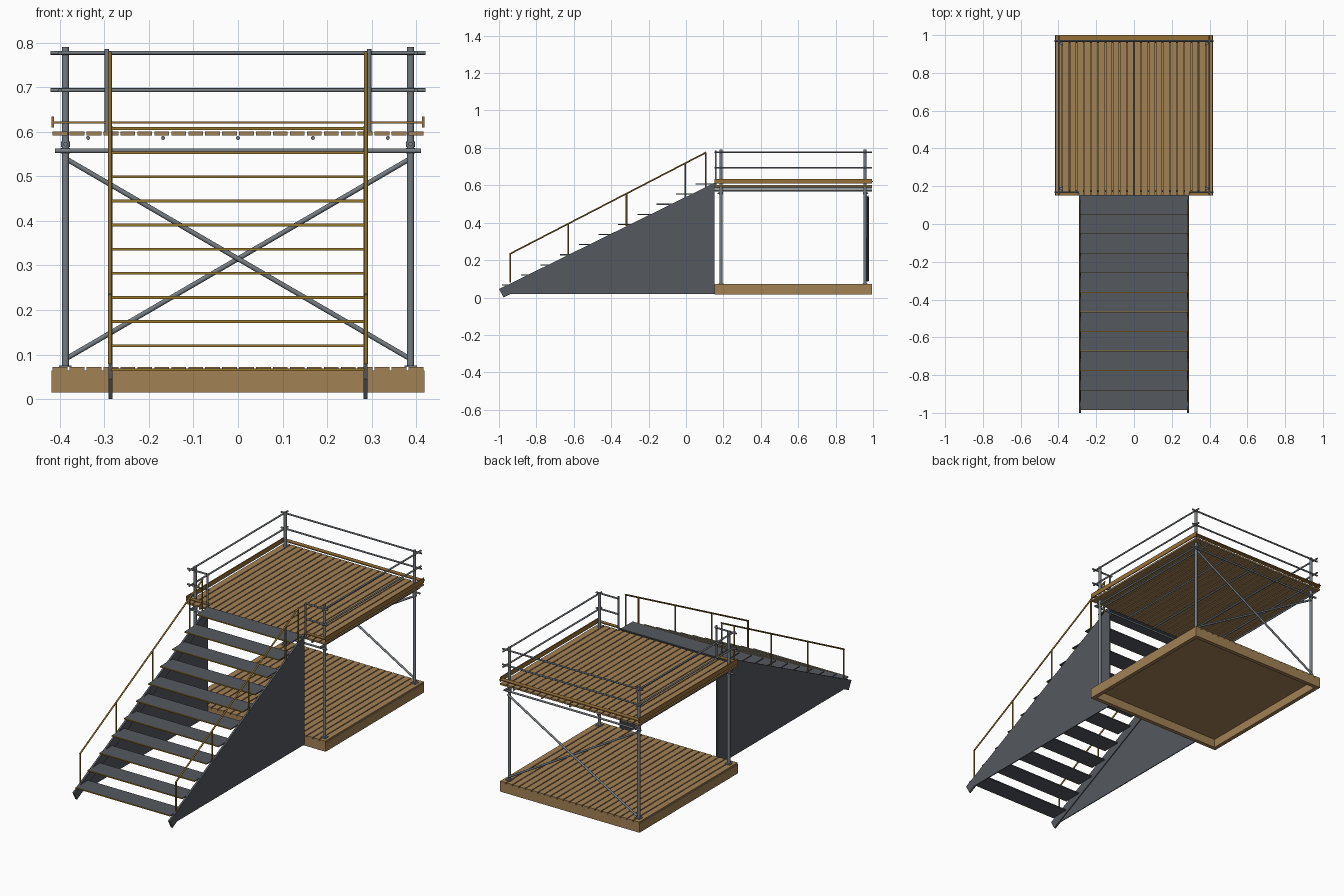
import bpy, bmesh
from mathutils import Vector, Matrix

if "Cube" in bpy.data.objects:
    bpy.data.objects.remove(bpy.data.objects["Cube"])


def material(name, rgb):
    m = bpy.data.materials.new(name)
    m.diffuse_color = (*rgb, 1)
    m.use_nodes = True
    m.node_tree.nodes["Principled BSDF"].inputs["Base Color"].default_value = m.diffuse_color
    return m


WOOD = material("wood", (0.36, 0.22, 0.09))
TRIM = material("trim_wood", (0.30, 0.16, 0.04))
YELLOW = material("yellow_paint", (0.30, 0.18, 0.03))
DARK = material("dark_steel", (0.09, 0.10, 0.115))
STEEL = material("tube_steel", (0.18, 0.20, 0.22))


def finish(name, bm, mat, smooth=False):
    bmesh.ops.recalc_face_normals(bm, faces=bm.faces)
    if smooth:
        for f in bm.faces:
            f.smooth = len(f.verts) == 4
        for e in bm.edges:
            e.smooth = all(len(f.verts) == 4 for f in e.link_faces)
    me = bpy.data.meshes.new(name)
    bm.to_mesh(me)
    bm.free()
    me.materials.append(mat)
    ob = bpy.data.objects.new(name, me)
    bpy.context.collection.objects.link(ob)
    return ob


def boxes(name, items, mat):
    """Each item is (x0, x1, y0, y1, z0, z1)."""
    bm = bmesh.new()
    for x0, x1, y0, y1, z0, z1 in items:
        m = Matrix.Translation(((x0 + x1) / 2, (y0 + y1) / 2, (z0 + z1) / 2))
        m = m @ Matrix.Diagonal((abs(x1 - x0), y1 - y0, z1 - z0, 1))
        bmesh.ops.create_cube(bm, size=1, matrix=m)
    return finish(name, bm, mat)


def tubes(name, items, r, mat, sides=12):
    """Each item is a (start, end) pair."""
    bm = bmesh.new()
    for a, b in items:
        a, b = Vector(a), Vector(b)
        d = b - a
        m = Matrix.Translation((a + b) / 2) @ d.to_track_quat('Z', 'Y').to_matrix().to_4x4()
        bmesh.ops.create_cone(bm, cap_ends=True, segments=sides, radius1=r,
                              radius2=r, depth=d.length, matrix=m)
    return finish(name, bm, mat, True)


def side_plate(name, profile, x0, x1, mat):
    """Extrude a y-z profile from x0 to x1."""
    bm = bmesh.new()
    f = bm.faces.new([bm.verts.new((x0, y, z)) for y, z in profile])
    ext = bmesh.ops.extrude_face_region(bm, geom=[f])
    bmesh.ops.translate(bm, vec=(x1 - x0, 0, 0),
                        verts=[v for v in ext["geom"] if isinstance(v, bmesh.types.BMVert)])
    return finish(name, bm, mat)


W, Y0, Y1 = 0.418, 0.152, 0.995
PX, PF, PB = 0.387, 0.187, 0.957      # post positions
SIDES = ((-1, "left"), (1, "right"))


def planks(name, z0, z1, n=22, w=W, gap=0.005):
    p = 2 * w / n
    boxes(name, [(-w + i * p + gap / 2, -w + (i + 1) * p - gap / 2, Y0, Y1, z0, z1)
                 for i in range(n)], WOOD)


# Decks
planks("lower_deck_planks", 0.064, 0.072)
planks("upper_deck_planks", 0.592, 0.601)
T = 0.022
boxes("lower_deck_skirt", [
    (-W, W, Y0, Y0 + T, 0.015, 0.064), (-W, W, Y1 - T, Y1, 0.015, 0.064),
    (-W, -W + T, Y0 + T, Y1 - T, 0.015, 0.064),
    (W - T, W, Y0 + T, Y1 - T, 0.015, 0.064)], WOOD)
boxes("lower_deck_backing", [(-W + T, W - T, Y0 + T, Y1 - T, 0.061, 0.064)], WOOD)

# Toe boards: upright at the sides, flat at front and back
boxes("toe_boards", [
    (-W, -W + 0.005, Y0, Y1, 0.609, 0.634), (W - 0.005, W, Y0, Y1, 0.609, 0.634),
    (-W, W, Y1 - 0.02, Y1 + 0.005, 0.618, 0.623),
    (-W, -0.292, Y0, Y0 + 0.02, 0.618, 0.623),
    (0.292, W, Y0, Y0 + 0.02, 0.618, 0.623)], TRIM)

# Posts with base plates
corners = [(sx * PX, y) for sx in (-1, 1) for y in (PF, PB)]
tubes("scaffold_posts", [((x, y, 0.074), (x, y, 0.79)) for x, y in corners], 0.008, STEEL, 16)
boxes("post_base_plates", [(x - 0.014, x + 0.014, y - 0.014, y + 0.014, 0.072, 0.076)
                           for x, y in corners], STEEL)
tubes("post_couplers", [((x, y, z - 0.006), (x, y, z + 0.006))
                        for x, y in corners for z in (0.557, 0.572)], 0.0105, STEEL)

# Deck support tubes
tubes("ledger_tubes", [((-0.41, y, 0.557), (0.41, y, 0.557))
                       for y in (PF - 0.013, PB + 0.013)], 0.005, STEEL)
tubes("side_ledger_tubes", [((s * PX, Y0, 0.572), (s * PX, Y1, 0.572))
                            for s in (-1, 1)], 0.005, STEEL)
tubes("joist_tubes", [((0.168 * i, Y0, 0.586), (0.168 * i, Y1, 0.586))
                      for i in range(-2, 3)], 0.0045, STEEL)

# Guard rails
rails = []
for z in (0.777, 0.693):
    rails.append(((-0.42, PB + 0.012, z), (0.42, PB + 0.012, z)))
    for s in (-1, 1):
        rails.append(((s * (PX + 0.012), Y0, z), (s * (PX + 0.012), Y1, z)))
        rails.append(((s * 0.29, 0.168, z), (s * 0.42, 0.168, z)))
tubes("guard_rails", rails, 0.0045, STEEL)
tubes("opening_posts", [((s * 0.294, 0.159, 0.601), (s * 0.294, 0.159, 0.785))
                        for s in (-1, 1)], 0.005, STEEL)

# Cross bracing at the back
tubes("cross_braces", [((-s * PX, 0.968 + 0.004 * s, 0.09), (s * PX, 0.968 + 0.004 * s, 0.54))
                       for s in (-1, 1)], 0.0055, STEEL)

# Stair sides: sloped stringer with a closed panel below
for s, side in SIDES:
    side_plate(side + "_stringer",
               [(-1, 0.045), (-0.975, 0.0), (-0.935, 0.02), (Y0, 0.555), (Y0, 0.613)],
               s * 0.281, s * 0.291, DARK)
    side_plate(side + "_stair_panel", [(-0.935, 0.02), (Y0, 0.02), (Y0, 0.555)],
               s * 0.286, s * 0.291, DARK)

# Treads and yellow nosings
treads, nosings = [], []
for i in range(11):
    y, z = -0.985 + 0.1035 * i, 0.066 + 0.0541 * i
    treads.append((-0.284, 0.284, y + 0.004, y + 0.104, z - 0.003, z + 0.003))
    nosings.append((-0.284, 0.284, y, y + 0.004, z - 0.003, z + 0.003))
boxes("stair_treads", treads, DARK)
boxes("tread_nosings", nosings, YELLOW)

# Stair handrails
for s, side in SIDES:
    x = s * 0.287
    bar = [((x, -0.942, 0.233), (x, 0.108, 0.776))]
    for y in (-0.94, -0.63, -0.318, -0.003, 0.105):
        bar.append(((x, y, 0.05 + (y + 1) * 0.487), (x, y, 0.234 + (y + 0.94) * 0.517)))
    tubes(side + "_handrail", bar, 0.0042, YELLOW)
